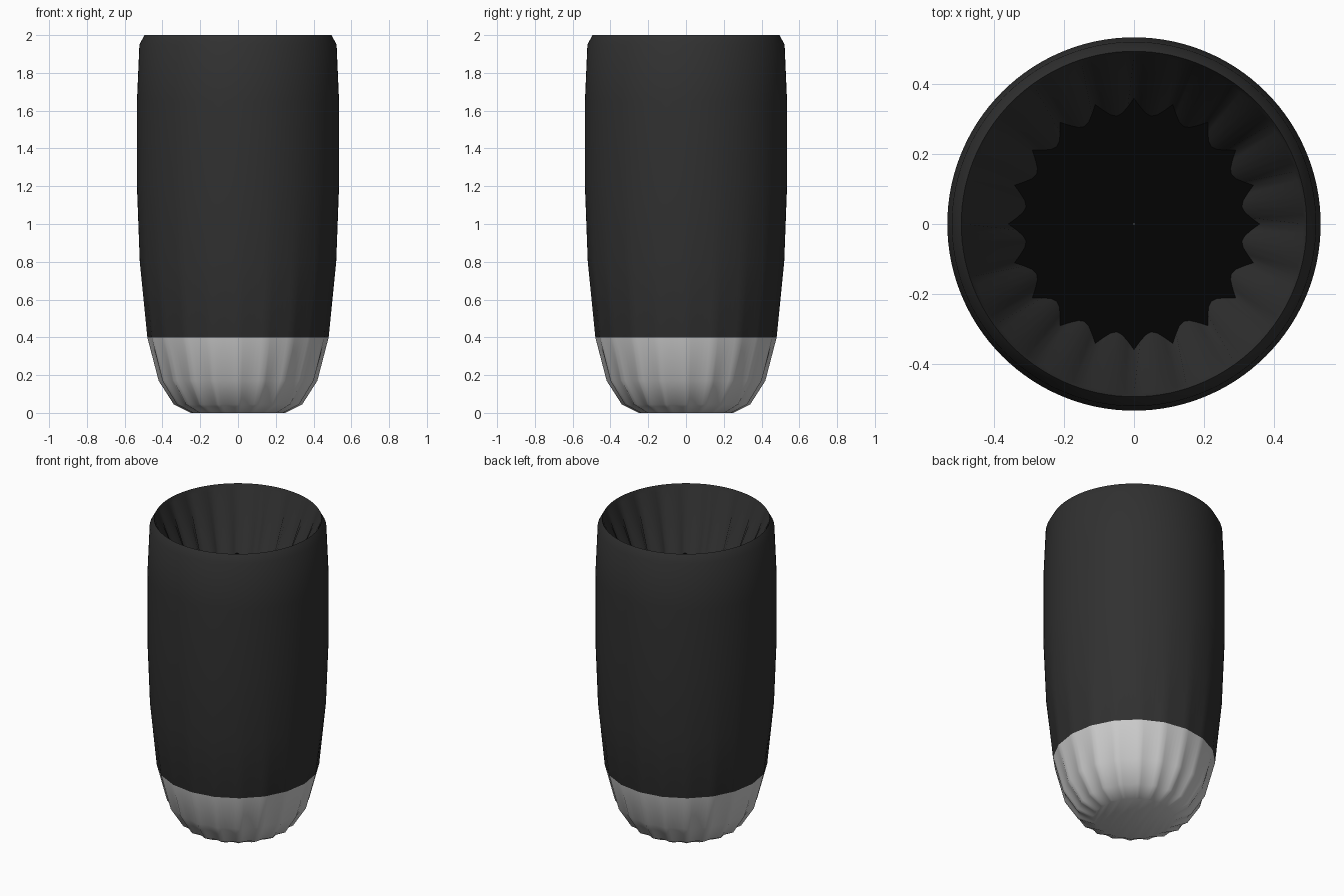
import bpy, bmesh
from math import sin, cos, pi, radians

if "Cube" in bpy.data.objects:
    bpy.data.objects.remove(bpy.data.objects["Cube"])

FLUTES, STEPS = 20, 6
N = FLUTES * STEPS


def material(name, value):
    m = bpy.data.materials.new(name)
    m.diffuse_color = (value, value, value, 1)
    m.use_nodes = True
    m.node_tree.nodes["Principled BSDF"].inputs["Base Color"].default_value = m.diffuse_color
    return m


def ring(bm, r, z, depth):
    # ridges every 18 degrees with rounded flutes between them
    pts = []
    for i in range(N):
        a = 2 * pi * i / N
        q = r * (1 - depth * abs(sin(a * FLUTES / 2)))
        pts.append(bm.verts.new((q * cos(a), q * sin(a), z)))
    return pts


def lathe(name, profile, mats, mat_of=lambda k: 0, cap_start=False):
    bm = bmesh.new()
    rings = [ring(bm, *p) for p in profile]
    for k in range(len(rings) - 1):
        a, b = rings[k], rings[k + 1]
        for i in range(N):
            j = (i + 1) % N
            f = bm.faces.new((a[i], a[j], b[j], b[i]))
            f.material_index = mat_of(k)
    if cap_start:
        bm.faces.new(rings[0][::-1])
    me = bpy.data.meshes.new(name)
    bm.to_mesh(me)
    bm.free()
    ob = bpy.data.objects.new(name, me)
    bpy.context.collection.objects.link(ob)
    for m in mats:
        me.materials.append(m)
    bpy.ops.object.select_all(action='DESELECT')
    ob.select_set(True)
    bpy.context.view_layer.objects.active = ob
    bpy.ops.object.shade_smooth_by_angle(angle=radians(60))
    return ob


grey = material("base_grey", 0.62)
dark = material("dark_glaze", 0.03)
black = material("black_drink", 0.001)

# Outer wall from the foot up, over the rim and into the bowl: radius, z, flute depth
outer = [(0.25, 0, 0.06), (0.34, 0.045, 0.055), (0.42, 0.17, 0.035), (0.48, 0.4, 0.013),
         (0.52, 0.8, 0.003), (0.535, 1.2, 0), (0.535, 1.65, 0), (0.522, 1.95, 0),
         (0.495, 2.0, 0)]
inner = [(0.485, 1.97, 0), (0.36, 1.61, 0.13)]
lathe("cup_wall", outer + inner, [grey, dark], lambda k: 0 if k < 3 else 1, cap_start=True)

# Drink surface with a scalloped edge, facing up
lathe("drink_surface", [(0.36, 1.61, 0.13), (0.18, 1.61, 0.06), (0.002, 1.61, 0)], [black])
